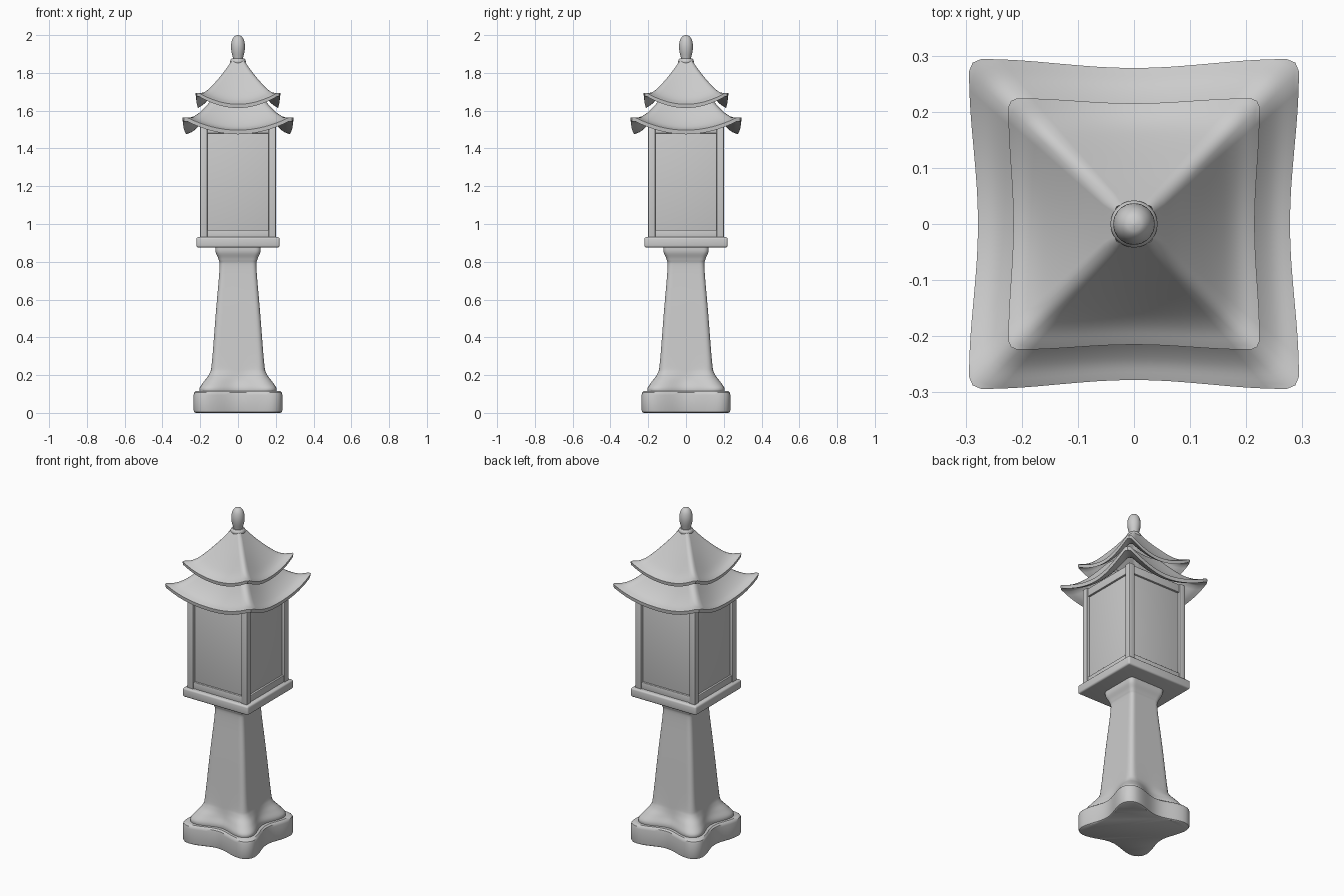
import bpy, bmesh, math
from mathutils import Vector

if "Cube" in bpy.data.objects:
    bpy.data.objects.remove(bpy.data.objects["Cube"])


def finish(name, bm, angle=35):
    bmesh.ops.recalc_face_normals(bm, faces=bm.faces[:])
    me = bpy.data.meshes.new(name)
    bm.to_mesh(me)
    bm.free()
    ob = bpy.data.objects.new(name, me)
    bpy.context.collection.objects.link(ob)
    bpy.ops.object.select_all(action='DESELECT')
    ob.select_set(True)
    bpy.context.view_layer.objects.active = ob
    bpy.ops.object.shade_smooth_by_angle(angle=math.radians(angle))
    return ob


def loft(name, rings, angle=35, closed=False):
    bm = bmesh.new()
    loops = [[bm.verts.new(p) for p in ring] for ring in rings]
    n = len(loops[0])
    pairs = list(zip(loops, loops[1:])) + ([(loops[-1], loops[0])] if closed else [])
    for a, b in pairs:
        for i in range(n):
            j = (i + 1) % n
            bm.faces.new((a[i], a[j], b[j], b[i]))
    if not closed:
        bm.faces.new(loops[0])
        bm.faces.new(loops[-1])
    return finish(name, bm, angle)


def square_ring(mid, corner, r, z, lift=0, sides=16, arc=4):
    """Rounded square whose sides bow from mid to corner; corners raised by lift."""
    quarter = []
    for i in range(sides + 1):
        t = 2 * i / sides - 1
        u = math.sin(math.pi * t / 2) ** 2
        quarter.append((t * (corner - r), -(mid + (corner - mid) * u), z + lift * t * t))
    for i in range(1, arc):
        a = math.pi / 2 * (i / arc - 1)
        c = corner - r
        quarter.append((c + r * math.cos(a), -c + r * math.sin(a), z + lift))
    pts = []
    for k in range(4):
        ca, sa = round(math.cos(k * math.pi / 2)), round(math.sin(k * math.pi / 2))
        pts += [(x * ca - y * sa, x * sa + y * ca, h) for x, y, h in quarter]
    return pts


def smooth(keys, steps=5):
    """Catmull-Rom through key tuples."""
    k = [Vector(v) for v in keys]
    k = [2 * k[0] - k[1]] + k + [2 * k[-1] - k[-2]]
    out = []
    for i in range(1, len(k) - 2):
        a, b, c, d = k[i - 1:i + 3]
        for s in range(steps):
            t = s / steps
            out.append(0.5 * (2 * b + (c - a) * t + (2 * a - 5 * b + 4 * c - d) * t * t
                              + (3 * b - a - 3 * c + d) * t ** 3))
    return out + [k[-2]]


def box(name, center, size, bevel=0.004):
    bm = bmesh.new()
    bmesh.ops.create_cube(bm, size=1)
    for v in bm.verts:
        v.co = Vector([c + s * q for c, s, q in zip(center, size, v.co)])
    bmesh.ops.bevel(bm, geom=bm.edges[:], offset=bevel, segments=3, profile=0.5, affect='EDGES')
    return finish(name, bm)


# Plinth with bowed-in sides
plinth = [(.225, 0), (.232, .004), (.235, .014), (.235, .095), (.232, .108), (.222, .116)]
loft("plinth", [square_ring(w - .038, w, .06, z) for w, z in plinth])

# Tapered pedestal: (mid, corner, corner radius, z)
pedestal = [(.165, .203, .055, .11), (.164, .202, .055, .135), (.150, .178, .05, .17),
            (.142, .150, .042, .21), (.137, .138, .03, .27), (.118, .118, .025, .52),
            (.098, .098, .022, .76), (.102, .102, .022, .81), (.118, .118, .025, .85),
            (.120, .120, .025, .885)]
loft("pedestal", [square_ring(*v) for v in smooth([Vector(p) for p in pedestal])])

# Lantern housing
box("platform", (0, 0, .903), (.44, .44, .054), .01)
box("lamp_panels", (0, 0, 1.22), (.365, .365, .6), .001)
for sx in (-1, 1):
    for sy in (-1, 1):
        box("corner_post", (sx * .181, sy * .181, 1.225), (.038, .038, .62))
for s in (-1, 1):
    for nm, z, h in (("bottom_rail", .948, .042), ("top_rail", 1.505, .05)):
        box(nm, (0, s * .184, z), (.33, .02, h), .003)
        box(nm, (s * .184, 0, z), (.02, .33, h), .003)


# Flared roofs: (mid, corner, z, lift), eave first
def roof(name, keys, r, thick):
    top = smooth(keys, 5)[::-1]
    under = [Vector((m - .003, c - .003, z - thick, l)) for m, c, z, l in top[::-1]]
    rings = [square_ring(m, c, min(r, c * .3), z, l, arc=2) for m, c, z, l in top + under]
    loft(name, rings, 40, closed=True)


roof("lower_roof", [(.278, .294, 1.497, .068), (.243, .252, 1.512, .052), (.205, .210, 1.547, .038),
                    (.165, .168, 1.600, .025), (.110, .110, 1.685, .010)], .022, .022)
roof("upper_roof", [(.215, .224, 1.634, .060), (.180, .185, 1.658, .038), (.145, .147, 1.700, .022),
                    (.085, .085, 1.786, .006), (.034, .034, 1.862, 0)], .016, .020)


# Finial turned on the vertical axis
def lathe(name, prof):
    loft(name, [[(r * math.cos(a * math.pi / 16), r * math.sin(a * math.pi / 16), z)
                 for a in range(32)] for r, z in prof])


lathe("finial_collar", [(.034, 1.845), (.040, 1.852), (.042, 1.860), (.040, 1.868), (.032, 1.876)])
lathe("finial_bulb", smooth([(.024, 1.868), (.028, 1.885), (.035, 1.915), (.037, 1.945),
                             (.031, 1.975), (.018, 1.994), (.002, 2.0)], 3))
